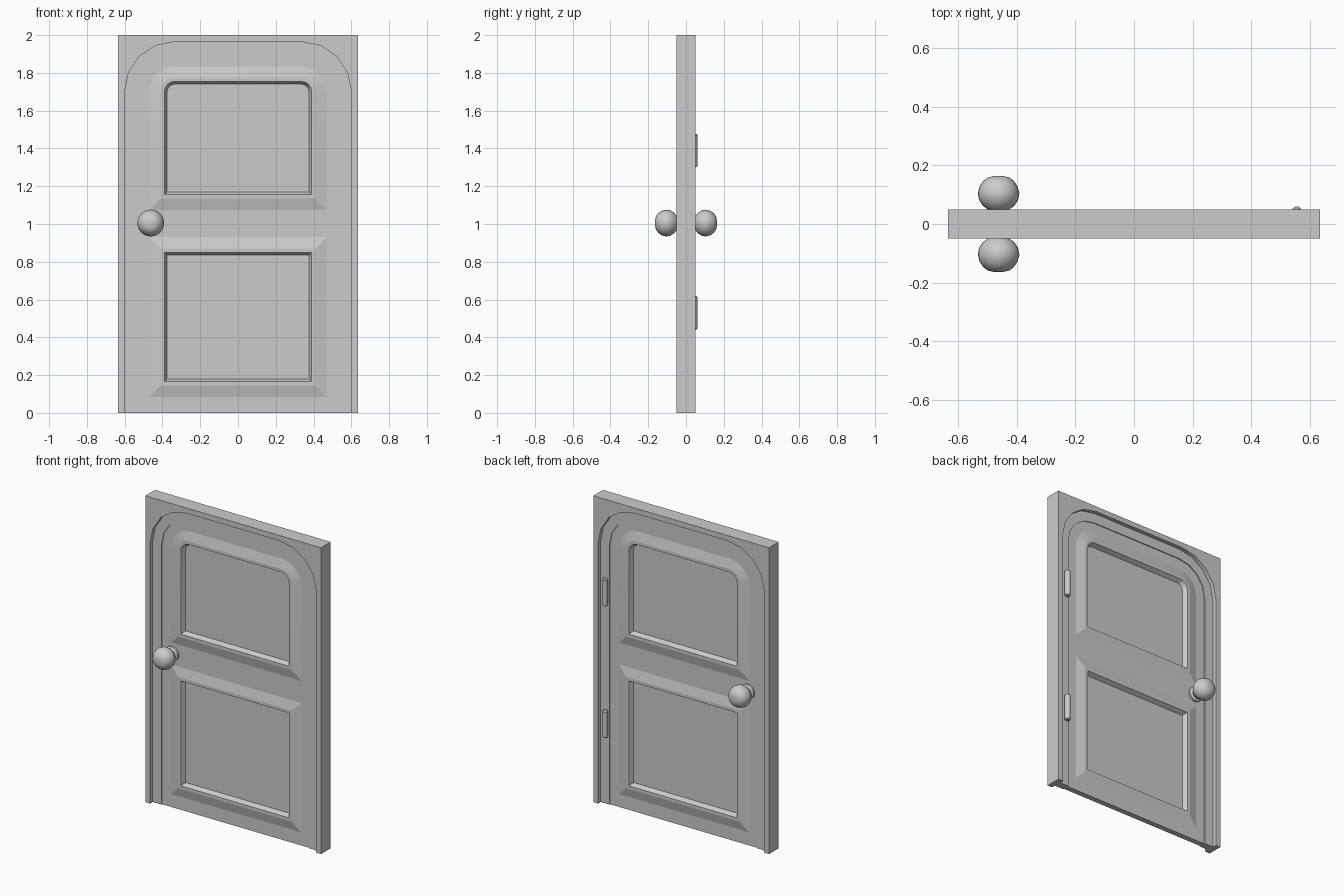
import bpy, bmesh
from math import pi, sin, cos, radians

if "Cube" in bpy.data.objects:
    bpy.data.objects.remove(bpy.data.objects["Cube"])

CX, CZ = 0.335, 1.70      # centre of the rounded top corners


def arch(half, bottom, seg=4):
    """Round-topped outline in x, z; all outlines share corner centres."""
    r = half - CX
    right = [(CX + r * cos(i * pi / 2 / seg), CZ + r * sin(i * pi / 2 / seg)) for i in range(seg + 1)]
    left = [(-x, z) for x, z in reversed(right)]
    return [(half, bottom)] + right + left + [(-half, bottom)]


def rect(half, bottom, top):
    return [(half, bottom), (half, top), (-half, top), (-half, bottom)]


def ring(bm, pts, y):
    return [bm.verts.new((x, y, z)) for x, z in pts]


def bridge(bm, a, b):
    n = len(a)
    for i in range(n):
        j = (i + 1) % n
        bm.faces.new((a[i], a[j], b[j], b[i]))


def finish(bm, name, angle, mirror=False):
    me = bpy.data.meshes.new(name)
    bm.to_mesh(me)
    bm.free()
    ob = bpy.data.objects.new(name, me)
    bpy.context.collection.objects.link(ob)
    bpy.ops.object.select_all(action='DESELECT')
    ob.select_set(True)
    bpy.context.view_layer.objects.active = ob
    bpy.ops.object.shade_smooth_by_angle(angle=radians(angle))
    if mirror:
        m = ob.modifiers.new("Both sides", 'MIRROR')
        m.use_axis = (False, True, False)
        m.use_clip = True
    return ob


def surround(name, outer, inner, depth):
    """U-shaped border between two outlines, open at the floor."""
    bm = bmesh.new()
    front = ring(bm, outer + inner[::-1], -depth)
    back = ring(bm, outer + inner[::-1], depth)
    bm.faces.new(front)
    bm.faces.new(back[::-1])
    bridge(bm, front, back)
    bmesh.ops.recalc_face_normals(bm, faces=bm.faces)
    finish(bm, name, 25)


# Frame and the stepped trim inside it
surround("door_frame", rect(0.635, 0, 2.0), arch(0.60, 0), 0.05)
surround("frame_trim", arch(0.60, 0), arch(0.535, 0), 0.024)

# Door leaf: flat face with two openings, each with raised moulding and sunken panel
BASE, RIM, PANEL = -0.018, -0.033, -0.005
STEPS = [(0.47, 0, BASE), (0.41, 0.06, RIM), (0.39, 0.08, RIM), (0.375, 0.095, PANEL)]
bm = bmesh.new()
leaf = ring(bm, arch(0.535, 0), BASE)
upper = [ring(bm, arch(h, 1.075 + d), y) for h, d, y in STEPS]
lower = [ring(bm, rect(h, 0.085 + d, 0.93 - d), y) for h, d, y in STEPS]
edges = []
for loop in (leaf, upper[0], lower[0]):
    edges += [bm.edges.new((loop[i - 1], loop[i])) for i in range(len(loop))]
bmesh.ops.triangle_fill(bm, edges=edges, use_beauty=True, normal=(0, -1, 0))
for rings in (upper, lower):
    for a, b in zip(rings, rings[1:]):
        bridge(bm, a, b)
    bm.faces.new(rings[-1])
bridge(bm, leaf, ring(bm, arch(0.535, 0), 0))
bmesh.ops.recalc_face_normals(bm, faces=bm.faces)
bm.normal_update()
if max(bm.faces, key=lambda f: f.calc_area()).normal.y > 0:
    bmesh.ops.reverse_faces(bm, faces=bm.faces)
finish(bm, "door_leaf", 12, mirror=True)

# Knobs: turned rose, neck and ball on both sides
PROFILE = [(0.048, 0.012), (0.048, 0.03), (0.034, 0.038), (0.034, 0.048),
           (0.054, 0.062), (0.067, 0.083), (0.071, 0.105), (0.065, 0.128),
           (0.052, 0.147), (0.036, 0.159), (0.018, 0.163)]
N = 24
bm = bmesh.new()
rings = [ring(bm, [(-0.462 + r * cos(2 * pi * i / N), 1.005 + r * sin(2 * pi * i / N))
                   for i in range(N)], -d) for r, d in PROFILE]
for a, b in zip(rings, rings[1:]):
    bridge(bm, a, b)
bm.faces.new(rings[0])
bm.faces.new(rings[-1])
bmesh.ops.recalc_face_normals(bm, faces=bm.faces)
finish(bm, "door_knobs", 40, mirror=True)

# Hinge barrels on the back
for name, z in (("lower_hinge", 0.53), ("upper_hinge", 1.39)):
    bm = bmesh.new()
    bmesh.ops.create_cone(bm, cap_ends=True, segments=16, radius1=0.018, radius2=0.018, depth=0.175)
    caps = [e for e in bm.edges if abs(e.verts[0].co.z - e.verts[1].co.z) < 1e-5]
    bmesh.ops.bevel(bm, geom=caps, offset=0.005, segments=1, affect='EDGES')
    finish(bm, name, 40).location = (0.555, 0.042, z)
